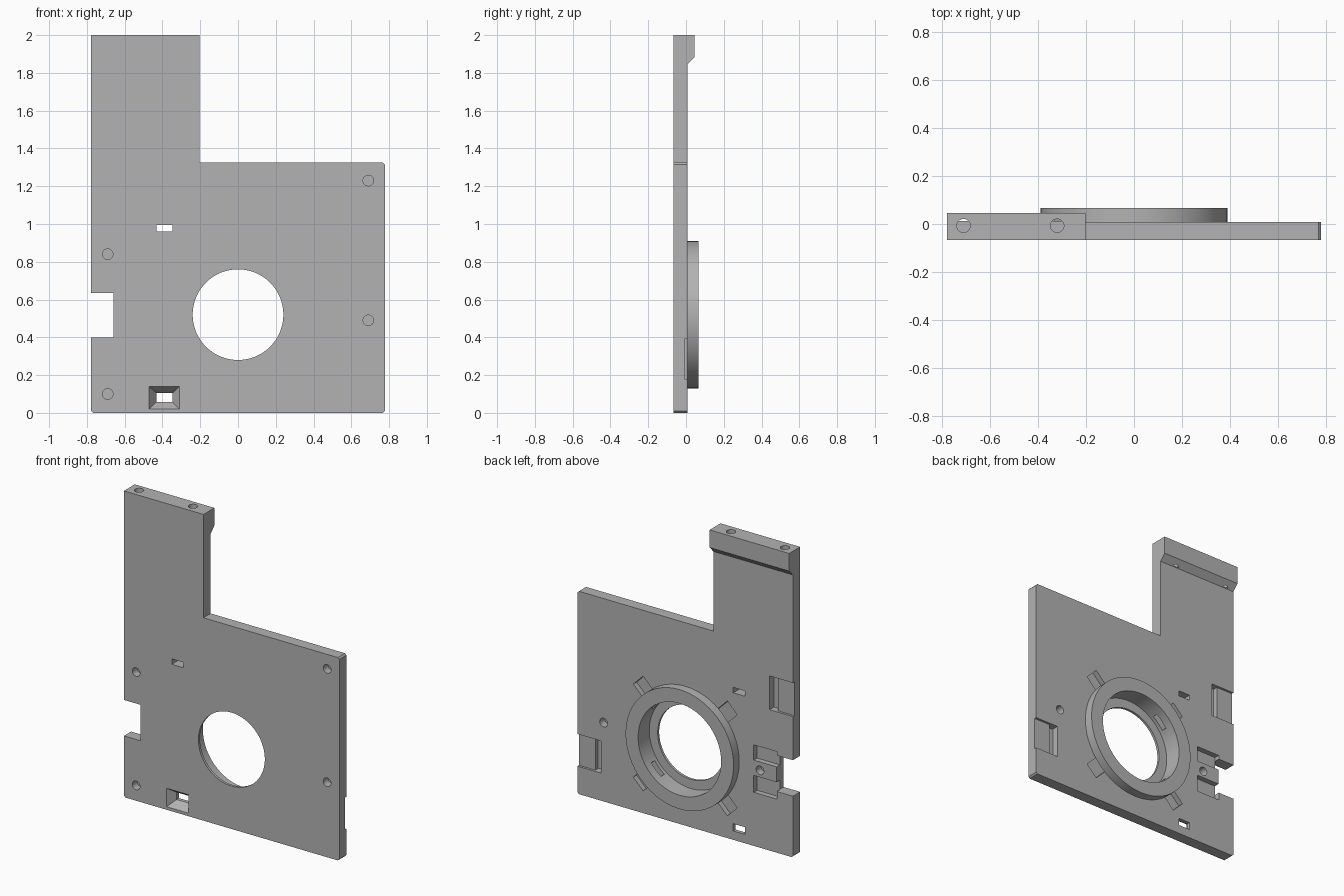
import bpy, bmesh, math
from mathutils import Vector

cube = bpy.data.objects.get("Cube")
if cube:
    bpy.data.objects.remove(cube)

grey = bpy.data.materials.new("plain grey")
grey.use_nodes = True
colour = (0.45, 0.45, 0.45, 1)
grey.diffuse_color = colour
grey.node_tree.nodes["Principled BSDF"].inputs["Base Color"].default_value = colour

FRONT, BACK, RIM = -0.066, 0.008, 0.066
CX, CZ = 0.0, 0.52


def loft(name, start, end):
    """Solid between two matching loops of points."""
    bm = bmesh.new()
    a = [bm.verts.new(p) for p in start]
    b = [bm.verts.new(p) for p in end]
    bm.faces.new(a)
    bm.faces.new(b)
    for i in range(len(a)):
        j = (i + 1) % len(a)
        bm.faces.new((a[i], a[j], b[j], b[i]))
    bmesh.ops.recalc_face_normals(bm, faces=bm.faces)
    mesh = bpy.data.meshes.new(name)
    bm.to_mesh(mesh)
    bm.free()
    mesh.materials.append(grey)
    obj = bpy.data.objects.new(name, mesh)
    bpy.context.collection.objects.link(obj)
    return obj


def prism(name, outline, y0, y1):
    return loft(name, [(x, y0, z) for x, z in outline], [(x, y1, z) for x, z in outline])


def rect(x0, x1, z0, z1):
    return [(x0, z0), (x1, z0), (x1, z1), (x0, z1)]


def circle(x, z, r, n=32):
    return [(x + r * math.cos(math.tau * i / n), z + r * math.sin(math.tau * i / n)) for i in range(n)]


def combine(obj, tool, operation="DIFFERENCE"):
    mod = obj.modifiers.new("shape", "BOOLEAN")
    mod.operation, mod.solver, mod.object = operation, "EXACT", tool
    bpy.context.view_layer.objects.active = obj
    bpy.ops.object.modifier_apply(modifier=mod.name)
    bpy.data.objects.remove(tool)


def cut(obj, outline, y0, y1):
    combine(obj, prism("cutter", outline, y0, y1))


def smooth(obj):
    bpy.ops.object.select_all(action="DESELECT")
    obj.select_set(True)
    bpy.context.view_layer.objects.active = obj
    bpy.ops.object.shade_smooth_by_angle(angle=math.radians(25))


# Plate with its tall arm, side notch and clipped corners
L, R, ARM, TOP, c = -0.778, 0.778, -0.203, 1.325, 0.01
plate = prism("plate", [
    (L + c, 0), (R - c, 0), (R, c), (R, TOP - c), (R - c, TOP), (ARM, TOP), (ARM, 2), (L, 2),
    (L, 0.635), (-0.66, 0.635), (-0.66, 0.40), (L, 0.40), (L, c)], FRONT, BACK)

# Chamfered lip across the back of the arm
lip = [(BACK - 0.03, 2), (0.046, 2), (0.046, 1.885), (BACK, 1.845), (BACK - 0.03, 1.845)]
combine(plate, loft("arm_lip", [(L, y, z) for y, z in lip], [(ARM, y, z) for y, z in lip]), "UNION")

# Centre opening with a thin front shoulder
cut(plate, circle(CX, CZ, 0.24, 96), FRONT - 0.1, BACK + 0.1)
cut(plate, circle(CX, CZ, 0.30, 96), -0.05, BACK + 0.1)

# Four diagonal recesses running under the ring into the opening
for k in range(4):
    u = Vector((math.cos(math.pi * (k / 2 + 0.25)), math.sin(math.pi * (k / 2 + 0.25))))
    v = Vector((-u.y, u.x)) * 0.05
    mid = Vector((CX, CZ))
    cut(plate, [mid + u * 0.27 - v, mid + u * 0.48 - v, mid + u * 0.48 + v, mid + u * 0.27 + v],
        -0.026, BACK + 0.1)

# Edge pockets: shallow seat with a deeper catch groove
for side, z0, z1 in ((1, 0.18, 0.39), (-1, 0.92, 1.14)):
    for inner, outer, depth in ((0.61, 0.9, 0.015), (0.61, 0.66, 0.045)):
        cut(plate, rect(*sorted((side * inner, side * outer)), z0, z1), BACK - depth, BACK + 0.1)

# Pockets beside the notch
for z0, z1 in ((0.56, 0.66), (0.35, 0.46)):
    cut(plate, rect(-0.662, -0.495, z0, z1), BACK - 0.035, BACK + 0.1)

# Blind screw holes, front and back
for x, z in ((0.69, 1.23), (0.69, 0.49), (-0.69, 0.84), (-0.69, 0.10)):
    cut(plate, circle(x, z, 0.028), FRONT - 0.1, FRONT + 0.05)
for x, z in ((0.59, 0.515), (-0.54, 0.505)):
    cut(plate, circle(x, z, 0.028), BACK - 0.05, BACK + 0.1)

# Blind holes in the top of the arm
for x in (-0.71, -0.32):
    ring = circle(x, -0.007, 0.028)
    combine(plate, loft("cutter", [(a, b, 1.85) for a, b in ring], [(a, b, 2.1) for a, b in ring]))

# Small slots, the lower one with a flared front mouth
cut(plate, rect(-0.432, -0.347, 0.96, 0.995), FRONT - 0.1, BACK + 0.1)
cut(plate, rect(-0.432, -0.347, 0.058, 0.105), FRONT - 0.1, BACK + 0.1)
combine(plate, loft("cutter",
                    [(x, FRONT, z) for x, z in rect(-0.47, -0.31, 0.02, 0.14)],
                    [(x, FRONT + 0.05, z) for x, z in rect(-0.432, -0.347, 0.058, 0.105)]))
smooth(plate)

# Raised ring around the opening
collar = prism("collar_ring", circle(CX, CZ, 0.39, 96), BACK, RIM)
cut(collar, circle(CX, CZ, 0.30, 96), BACK - 0.1, RIM + 0.1)
smooth(collar)
